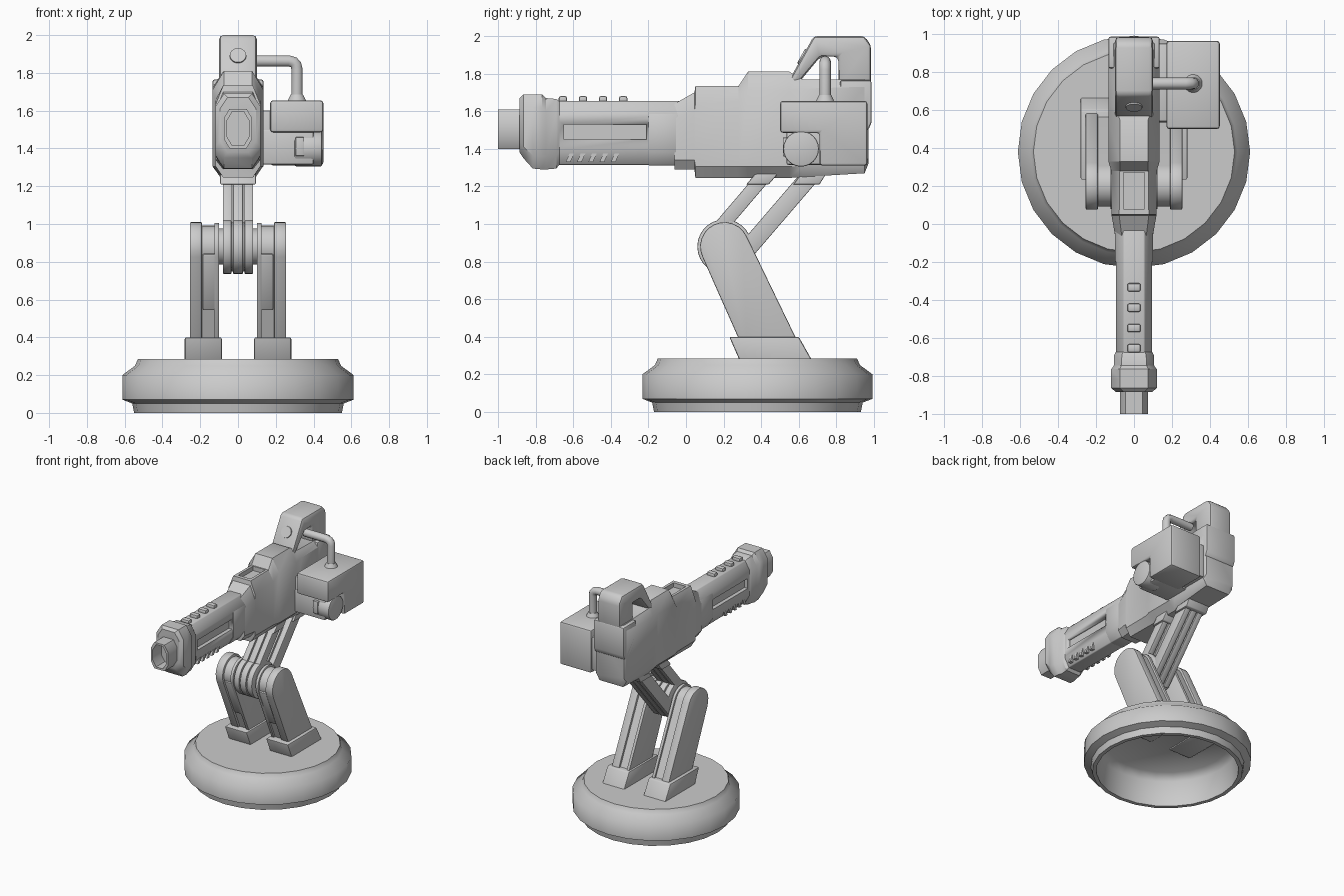
import bpy, bmesh, math
from mathutils import Vector

cube = bpy.data.objects.get("Cube")
if cube:
    bpy.data.objects.remove(cube, do_unlink=True)

grey = bpy.data.materials.new("plain_grey")
grey.use_nodes = True
grey.diffuse_color = (0.6, 0.6, 0.6, 1)
for node in grey.node_tree.nodes:
    if node.type == 'BSDF_PRINCIPLED':
        node.inputs["Base Color"].default_value = (0.6, 0.6, 0.6, 1)


def finish(name, bm, bevel=0.0, angle=35):
    """Turn a bmesh into a bevelled, shaded object."""
    bmesh.ops.recalc_face_normals(bm, faces=bm.faces[:])
    if bevel:
        edges = [e for e in bm.edges if len(e.link_faces) == 2 and e.calc_face_angle(0) > 0.6]
        bmesh.ops.bevel(bm, geom=edges, offset=bevel, segments=2, profile=0.5,
                        affect='EDGES', clamp_overlap=True)
    mesh = bpy.data.meshes.new(name)
    bm.to_mesh(mesh)
    bm.free()
    mesh.materials.append(grey)
    ob = bpy.data.objects.new(name, mesh)
    bpy.context.collection.objects.link(ob)
    bpy.ops.object.select_all(action='DESELECT')
    ob.select_set(True)
    bpy.context.view_layer.objects.active = ob
    bpy.ops.object.shade_smooth_by_angle(angle=math.radians(angle))
    return ob


def prism(name, profile, x0, x1, bevel=0.0):
    """Extrude a (y, z) outline from x0 to x1."""
    bm = bmesh.new()
    face = bm.faces.new([bm.verts.new((x0, y, z)) for y, z in profile])
    ext = bmesh.ops.extrude_face_region(bm, geom=[face])
    moved = [v for v in ext["geom"] if isinstance(v, bmesh.types.BMVert)]
    bmesh.ops.translate(bm, vec=(x1 - x0, 0, 0), verts=moved)
    return finish(name, bm, bevel)


def box(name, x, y, z, bevel=0.0):
    return prism(name, [(y[0], z[0]), (y[1], z[0]), (y[1], z[1]), (y[0], z[1])], *x, bevel)


def loft(name, sections, bevel=0.0):
    """Join octagons (y, half width, bottom, top, side, bottom and top chamfer)."""
    bm = bmesh.new()
    rings = []
    for y, w, b, t, c, cb, ct in sections:
        half = [(w - c, b), (w, b + cb), (w, t - ct), (w - c, t)]
        ring = half + [(-x, z) for x, z in reversed(half)]
        rings.append([bm.verts.new((x, y, z)) for x, z in ring])
    for r, s in zip(rings, rings[1:]):
        for i in range(8):
            j = (i + 1) % 8
            bm.faces.new((r[i], r[j], s[j], s[i]))
    bm.faces.new(rings[0])
    bm.faces.new(rings[-1])
    return finish(name, bm, bevel)


def rod(name, start, end, r0, r1, sides=24, bevel=0.0):
    start, end = Vector(start), Vector(end)
    axis = end - start
    bm = bmesh.new()
    bmesh.ops.create_cone(bm, cap_ends=True, segments=sides, radius1=r0, radius2=r1, depth=axis.length)
    turn = axis.to_track_quat('Z', 'Y').to_matrix().to_4x4()
    turn.translation = (start + end) / 2
    bm.transform(turn)
    return finish(name, bm, bevel)


def cut(ob, cutter):
    mod = ob.modifiers.new("cut", 'BOOLEAN')
    mod.operation, mod.solver, mod.object = 'DIFFERENCE', 'EXACT', cutter
    bpy.ops.object.select_all(action='DESELECT')
    bpy.context.view_layer.objects.active = ob
    ob.select_set(True)
    bpy.ops.object.modifier_apply(modifier=mod.name)
    bpy.data.objects.remove(cutter, do_unlink=True)


# Hollow round base
profile = [(0, 0.285), (0.53, 0.285), (0.545, 0.25), (0.612, 0.2), (0.612, 0.07), (0.56, 0.05),
           (0.55, 0), (0.52, 0), (0.51, 0.2), (0.46, 0.25), (0, 0.25)]
bm = bmesh.new()
verts = [bm.verts.new((r, 0.38, z)) for r, z in profile]
edges = [bm.edges.new(pair) for pair in zip(verts, verts[1:])]
bmesh.ops.spin(bm, geom=verts + edges, cent=(0, 0.38, 0), axis=(0, 0, 1), angle=math.tau, steps=24)
bmesh.ops.remove_doubles(bm, verts=bm.verts[:], dist=0.0005)
finish("base", bm, angle=55)

# Lower legs: layered plates round the knee, with feet and front covers
PIVOT_Y, PIVOT_Z = 0.205, 0.88


def leg_outline(r, inset):
    arc = [(PIVOT_Y + r * math.cos(a), PIVOT_Z + r * math.sin(a))
           for a in (math.radians(25 + 15 * i) for i in range(13))]
    return arc + [(0.32 + inset, 0.3), (0.63 - inset, 0.3)]


for side, s in (("left", 1), ("right", -1)):
    prism(side + "_leg_outer_plate", leg_outline(0.13, 0), s * 0.19, s * 0.255, 0.007)
    prism(side + "_leg_core", leg_outline(0.112, 0.018), s * 0.12, s * 0.2)
    prism(side + "_leg_inner_plate", leg_outline(0.127, 0.003), s * 0.1, s * 0.125, 0.005)
    prism(side + "_leg_front_cover", [(0.088, 0.84), (0.218, 0.54), (0.27, 0.56), (0.15, 0.86)],
          s * 0.1, s * 0.188, 0.012)
    prism(side + "_foot", [(0.23, 0.4), (0.3, 0.24), (0.69, 0.24), (0.6, 0.4)],
          s * 0.085, s * 0.282, 0.01)

# Knee axle and ribbed upper arm
rod("knee_axle", (-0.2, PIVOT_Y, PIVOT_Z), (0.2, PIVOT_Y, PIVOT_Z), 0.095, 0.095)


def bar_outline(a, b, width):
    a, b = Vector(a), Vector(b)
    d = (b - a).normalized()
    n = Vector((-d.y, d.x)) * width / 2
    return [tuple(p) for p in (a + n, a - n, b - n, b + n)]


for rib, x0, x1, thin in (("left_rib", 0.034, 0.08, 0), ("middle_rib", -0.026, 0.026, 0),
                          ("right_rib", -0.08, -0.034, 0), ("core", -0.07, 0.07, 0.025)):
    r = 0.145 - thin / 2
    rod("arm_hub_" + rib, (x0, PIVOT_Y, PIVOT_Z), (x1, PIVOT_Y, PIVOT_Z), r, r, 28, 0.006)
    prism("front_arm_" + rib, bar_outline((0.13, 0.92), (0.45, 1.295), 0.075 - thin), x0, x1, 0.005)
    prism("rear_arm_" + rib, bar_outline((0.26, 0.79), (0.69, 1.29), 0.095 - thin), x0, x1, 0.005)
prism("front_bracket", [(0.32, 1.21), (0.38, 1.28), (0.5, 1.28), (0.44, 1.21)], -0.095, 0.095, 0.006)
prism("rear_bracket", [(0.57, 1.21), (0.64, 1.3), (0.76, 1.29), (0.71, 1.21)], -0.095, 0.095, 0.006)

# Main body with a sunken top panel
body = loft("body", [
    (-0.06, 0.1, 1.29, 1.64, 0.035, 0.05, 0.08),
    (0.045, 0.118, 1.29, 1.7, 0.04, 0.05, 0.1),
    (0.05, 0.118, 1.245, 1.735, 0.04, 0.06, 0.1),
    (0.28, 0.12, 1.245, 1.735, 0.045, 0.06, 0.08),
    (0.33, 0.135, 1.245, 1.81, 0.06, 0.06, 0.1),
    (0.55, 0.135, 1.245, 1.81, 0.06, 0.06, 0.1),
    (0.62, 0.135, 1.25, 1.77, 0.04, 0.06, 0.05),
    (0.95, 0.135, 1.27, 1.77, 0.03, 0.05, 0.04),
    (0.97, 0.125, 1.32, 1.75, 0.03, 0.03, 0.04)])
cut(body, box("panel_cutter", (-0.055, 0.055), (0.08, 0.27), (1.7, 1.85)))
prism("rear_plate", [(0.82, 1.5), (0.97, 1.5), (0.987, 1.54), (0.987, 1.765), (0.82, 1.765)],
      -0.135, 0.135, 0.012)

# Top handle with a round sight
prism("handle", [(0.535, 1.74), (0.68, 2.0), (0.95, 2.0), (0.985, 1.95), (0.985, 1.74),
                 (0.81, 1.74), (0.81, 1.89), (0.715, 1.89), (0.59, 1.74)], -0.1, 0.1, 0.022)
face_point, normal = Vector((0, 0.619, 1.89)), Vector((0, -0.873, 0.487))
rod("sight", face_point - normal * 0.02, face_point + normal * 0.008, 0.047, 0.043)

# Barrel shroud with side slots, studs and vents
shroud = loft("barrel_shroud", [(y, 0.095, 1.315, 1.655, 0.04, 0.07, 0.07) for y in (-0.74, -0.03)], 0.006)
for s in (1, -1):
    cut(shroud, box("slot_cutter", (s * 0.065, s * 0.2), (-0.65, -0.21), (1.45, 1.53)))
loft("shroud_collar", [(y, 0.101, 1.312, 1.645, 0.045, 0.07, 0.07) for y in (-0.2, -0.04)], 0.005)
for i in range(4):
    y = -0.655 + i * 0.107
    box("top_stud_%d" % (i + 1), (-0.035, 0.035), (y - 0.022, y + 0.022), (1.64, 1.68), 0.01)
for side, s in (("left", 1), ("right", -1)):
    for i in range(5):
        y = -0.64 + i * 0.06
        prism("%s_vent_%d" % (side, i + 1), [(y, 1.33), (y + 0.025, 1.33), (y + 0.045, 1.375), (y + 0.02, 1.375)],
              s * 0.05, s * 0.09)

# Muzzle flange and hollow tip
loft("muzzle_flange", [
    (-0.885, 0.095, 1.38, 1.67, 0.04, 0.06, 0.06),
    (-0.865, 0.12, 1.35, 1.69, 0.045, 0.06, 0.07),
    (-0.815, 0.12, 1.295, 1.69, 0.045, 0.07, 0.07),
    (-0.765, 0.12, 1.29, 1.69, 0.045, 0.07, 0.07),
    (-0.745, 0.106, 1.29, 1.67, 0.04, 0.07, 0.07),
    (-0.69, 0.104, 1.295, 1.665, 0.04, 0.07, 0.07),
    (-0.67, 0.094, 1.32, 1.65, 0.04, 0.07, 0.07)])
loft("muzzle_tip", [(y, w, 1.505 - h, 1.505 + h, 0.03, 0.05, 0.05) for y, w, h in
                    ((-0.8, 0.075, 0.105), (-1.0, 0.075, 0.105), (-1.0, 0.06, 0.09), (-0.89, 0.06, 0.09))])

# Side box with a notched front, drum and mounting
prism("side_box", [(0.5, 1.485), (0.5, 1.655), (0.965, 1.655), (0.965, 1.31), (0.71, 1.31), (0.71, 1.485)],
      0.17, 0.452, 0.016)
box("side_box_mount", (0.1, 0.2), (0.54, 0.95), (1.33, 1.6), 0.01)
box("feed_block", (0.12, 0.4), (0.535, 0.75), (1.315, 1.5), 0.01)
box("feed_tab", (0.305, 0.35), (0.515, 0.56), (1.36, 1.46), 0.005)
rod("drum", (0.3, 0.612, 1.4), (0.445, 0.612, 1.4), 0.095, 0.095, 24, 0.008)

# Bent pipe from handle to side box
curve = bpy.data.curves.new("pipe", 'CURVE')
curve.dimensions = '3D'
curve.bevel_depth, curve.bevel_resolution, curve.use_fill_caps = 0.031, 3, True
path = [(0.08, 1.863), (0.27, 1.863), (0.295, 1.856), (0.307, 1.842), (0.312, 1.82), (0.312, 1.64)]
spline = curve.splines.new('POLY')
spline.points.add(len(path) - 1)
for point, (x, z) in zip(spline.points, path):
    point.co = (x, 0.74, z, 1)
spline.use_smooth = True
curve.materials.append(grey)
bpy.context.collection.objects.link(bpy.data.objects.new("pipe", curve))
rod("pipe_collar", (0.312, 0.74, 1.65), (0.312, 0.74, 1.685), 0.05, 0.033)
